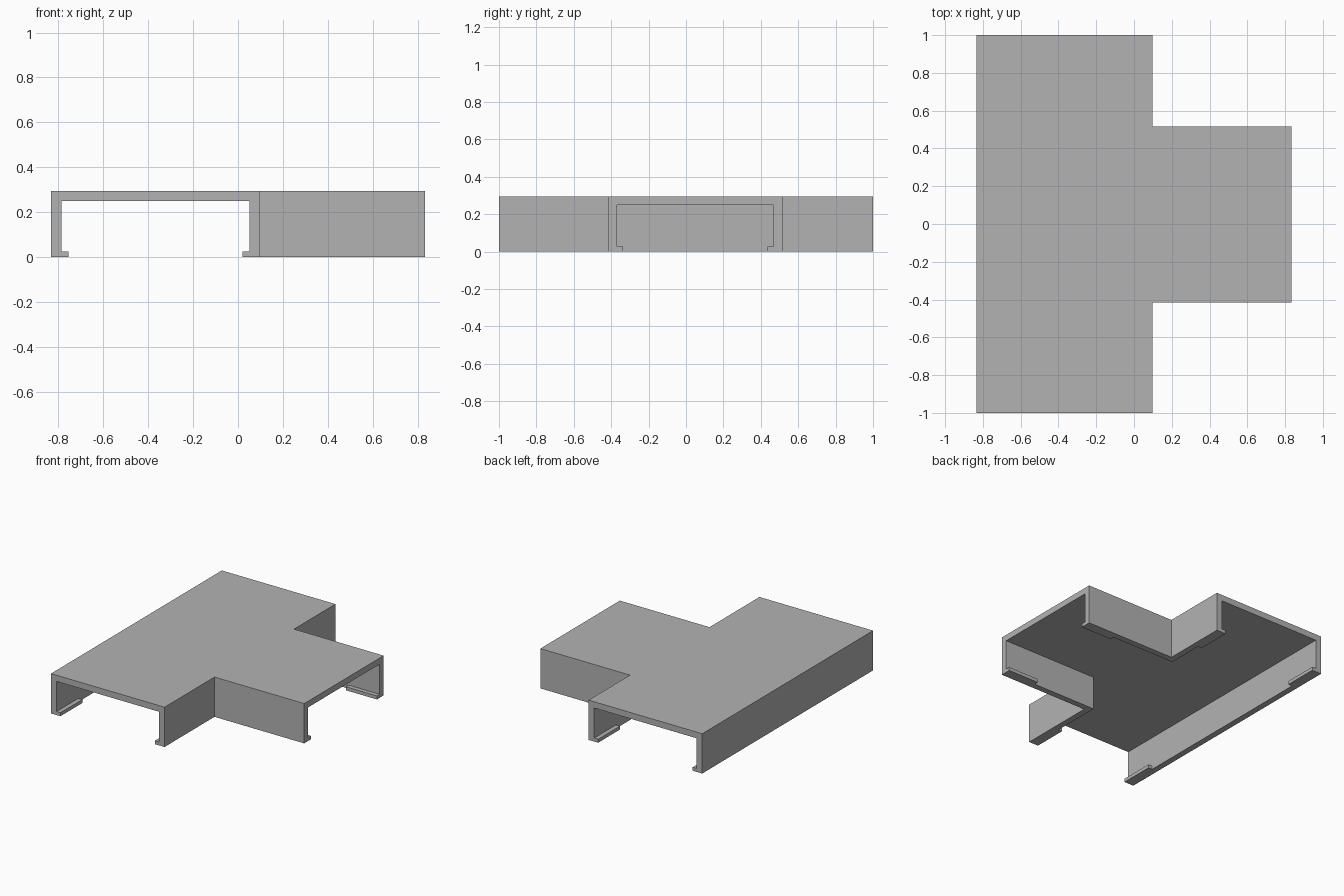
import bpy
import bmesh

if "Cube" in bpy.data.objects:
    bpy.data.objects.remove(bpy.data.objects["Cube"], do_unlink=True)

# Overall dimensions
LEFT, RIGHT, INNER = -0.833, 0.833, 0.098      # channel back, branch end, channel front
FRONT, BACK = -0.415, 0.515                    # branch side faces
HEIGHT, WALL = 0.295, 0.046
LIP_W, LIP_H, LIP_L = 0.032, 0.026, 0.255

grey = bpy.data.materials.new("light_grey")
grey.use_nodes = True
colour = (0.45, 0.45, 0.45, 1)
grey.diffuse_color = colour
grey.node_tree.nodes["Principled BSDF"].inputs["Base Color"].default_value = colour


def prism(name, outline, z0, z1):
    """Extrude a plan outline from z0 to z1."""
    bm = bmesh.new()
    base = bm.faces.new([bm.verts.new((x, y, z0)) for x, y in outline])
    top = bmesh.ops.extrude_face_region(bm, geom=[base])["geom"]
    verts = [v for v in top if isinstance(v, bmesh.types.BMVert)]
    bmesh.ops.translate(bm, verts=verts, vec=(0, 0, z1 - z0))
    bmesh.ops.recalc_face_normals(bm, faces=bm.faces)
    mesh = bpy.data.meshes.new(name)
    bm.to_mesh(mesh)
    bm.free()
    mesh.materials.append(grey)
    obj = bpy.data.objects.new(name, mesh)
    bpy.context.collection.objects.link(obj)
    return obj


def tee(inset, overrun):
    """T plan, sides moved in by inset and open ends lengthened by overrun."""
    x0, x1, x2 = LEFT + inset, INNER - inset, RIGHT + overrun
    y0, y1, end = FRONT + inset, BACK - inset, 1 + overrun
    return [(x0, -end), (x1, -end), (x1, y0), (x2, y0),
            (x2, y1), (x1, y1), (x1, end), (x0, end)]


def box(name, x0, x1, y0, y1):
    return prism(name, [(x0, y0), (x1, y0), (x1, y1), (x0, y1)], 0, LIP_H)


# Hollow T-shaped cover, open below and at its three ends
cover = prism("tee_cover", tee(0, 0), 0, HEIGHT)
cutter = prism("channel_cutter", tee(WALL, 0.1), -0.1, HEIGHT - WALL)
cutter.hide_render = True
cut = cover.modifiers.new("hollow", "BOOLEAN")
cut.operation = "DIFFERENCE"
cut.solver = "EXACT"
cut.object = cutter
bpy.context.view_layer.objects.active = cover
bpy.ops.object.modifier_apply(modifier=cut.name)
bpy.data.objects.remove(cutter, do_unlink=True)

# Short clip lips along the wall feet at both ends of the main channel
for end, a, b in (("front", -1, -1 + LIP_L), ("back", 1 - LIP_L, 1)):
    box(end + "_right_lip", LEFT + WALL, LEFT + WALL + LIP_W, a, b)
    box(end + "_left_lip", INNER - WALL - LIP_W, INNER - WALL, a, b)

# Matching lips at the branch end
box("branch_front_lip", RIGHT - LIP_L, RIGHT, FRONT + WALL, FRONT + WALL + LIP_W)
box("branch_back_lip", RIGHT - LIP_L, RIGHT, BACK - WALL - LIP_W, BACK - WALL)
